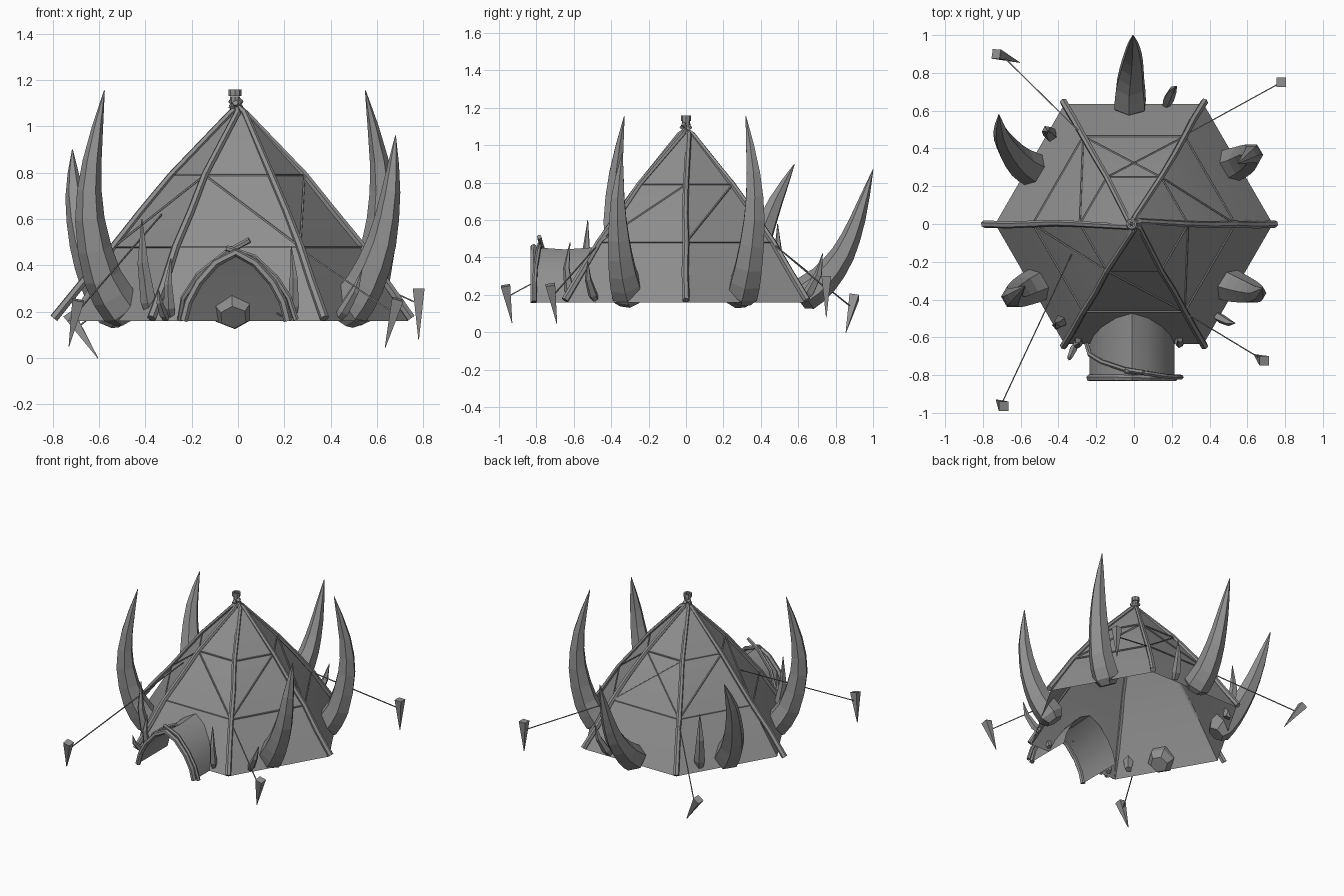
import bpy, bmesh, math, random
from mathutils import Vector

random.seed(4)
cube = bpy.data.objects.get("Cube")
if cube:
    bpy.data.objects.remove(cube)

grey = bpy.data.materials.new("plain_grey")
grey.use_nodes = True
grey.diffuse_color = (0.28, 0.28, 0.28, 1)
grey.node_tree.nodes["Principled BSDF"].inputs["Base Color"].default_value = (0.28, 0.28, 0.28, 1)


def finish(name, bm, smooth=False):
    bmesh.ops.recalc_face_normals(bm, faces=bm.faces)
    for f in bm.faces:
        f.smooth = smooth
    for e in bm.edges:
        e.smooth = e.calc_face_angle(0) < 0.6
    mesh = bpy.data.meshes.new(name)
    bm.to_mesh(mesh)
    bm.free()
    mesh.materials.append(grey)
    ob = bpy.data.objects.new(name, mesh)
    bpy.context.collection.objects.link(ob)
    return ob


def sweep(name, path, radii, sides=6, turn=0.0):
    """Faceted tube along a path, with one radius per point."""
    pts = [Vector(p) for p in path]
    if not isinstance(radii, (list, tuple)):
        radii = [radii] * len(pts)
    bm = bmesh.new()
    rings = []
    u = None
    for i, p in enumerate(pts):
        t = (pts[min(i + 1, len(pts) - 1)] - pts[max(i - 1, 0)]).normalized()
        if u is None:
            u = t.orthogonal()
        u = (u - t * u.dot(t)).normalized()
        v = t.cross(u)
        ring = []
        for k in range(sides):
            a = 2 * math.pi * k / sides + turn
            ring.append(bm.verts.new(p + (u * math.cos(a) + v * math.sin(a)) * radii[i]))
        rings.append(ring)
    for a, b in zip(rings, rings[1:]):
        for k in range(sides):
            n = (k + 1) % sides
            bm.faces.new((a[k], a[n], b[n], b[k]))
    bm.faces.new(rings[0][::-1])
    bm.faces.new(rings[-1])
    return finish(name, bm)


def refine(path):
    """Insert a curved midpoint between each pair of points."""
    pts = [Vector(p) for p in path]
    out = [pts[0]]
    for i in range(len(pts) - 1):
        b, c = pts[i], pts[i + 1]
        a = pts[i - 1] if i else b * 2 - c
        d = pts[i + 2] if i + 2 < len(pts) else c * 2 - b
        out += [(b + c) * 0.5625 - (a + d) * 0.0625, c]
    return out


# Tent outline: (corner radius, height) from hem to peak
LEVELS = [(0.735, 0.16), (0.53, 0.48), (0.28, 0.79), (0.03, 1.06)]


def corner(i, level, grow=0.0):
    r, z = LEVELS[level]
    a = math.radians(60 * i)
    return Vector(((r + grow) * math.cos(a), (r + grow) * math.sin(a), z))


# Pointed doorway arch outline (x, z)
half = [(0.225, 0.16), (0.205, 0.24), (0.16, 0.325), (0.085, 0.41)]
arch = [(-x, z) for x, z in half] + [(0, 0.455)] + [(x, z) for x, z in half[::-1]]
arch = [(x - 0.01, z) for x, z in arch]


def front_wall_y(z):
    lo, hi = corner(4, 0), corner(4, 1)
    return lo.y + (hi.y - lo.y) * (z - lo.z) / (hi.z - lo.z)


# Hide covering, with the doorway left open in the front panel
bm = bmesh.new()
for i in range(6):
    for lv in range(3):
        a, b = corner(i, lv), corner(i + 1, lv)
        c, d = corner(i + 1, lv + 1), corner(i, lv + 1)
        outline = [a, b, c, d]
        if i == 4 and lv == 0:
            outline = [a] + [Vector((x, front_wall_y(z), z)) for x, z in arch] + [b, c, d]
        bm.faces.new([bm.verts.new(p) for p in outline])
bmesh.ops.remove_doubles(bm, verts=bm.verts, dist=0.0005)
finish("tent_cover", bm, True)

# Entrance tunnel, sagging slightly in the middle and reaching inside the tent
bm = bmesh.new()
rows = []
for y, sag in ((-0.82, 0), (-0.65, 0.012), (-0.475, 0)):
    rows.append([bm.verts.new((x, y, z - sag * (z - 0.16) / 0.3)) for x, z in arch])
for a, b in zip(rows, rows[1:]):
    for k in range(len(arch) - 1):
        bm.faces.new((a[k], a[k + 1], b[k + 1], b[k]))
finish("entrance_tunnel", bm, True)

# Entrance frame poles
sweep("entrance_rim", [(x, -0.815, z) for x, z in arch], 0.018)
sweep("entrance_pole_a", [(-0.25, -0.64, 0.165), (-0.235, -0.69, 0.26), (-0.17, -0.73, 0.36),
                          (-0.05, -0.77, 0.455), (0.05, -0.785, 0.51)], 0.013)
sweep("entrance_pole_b", [(0.25, -0.81, 0.165), (0.22, -0.81, 0.26), (0.165, -0.805, 0.345),
                          (0.07, -0.79, 0.435), (-0.05, -0.78, 0.475)], 0.013)

# Six tent poles, slightly crooked, crossing at the peak
for i in range(6):
    path = [corner(i, 0, 0.06 if i == 3 else 0.012) + Vector((0, 0, 0.012))]
    for lv in (1, 2):
        p = corner(i, lv, 0.008)
        mid = (path[-1] + p) / 2
        path += [mid + Vector((random.uniform(-1, 1), random.uniform(-1, 1), 0)) * 0.006, p]
    a = math.radians(60 * i)
    top = corner(i, 3, 0.0) + Vector((-math.sin(a), math.cos(a), 0)) * 0.015
    path += [top, Vector((-top.x * 0.8 - 0.01, -top.y * 0.8, 1.09 + 0.012 * (i % 3)))]
    sweep("tent_pole", path, [0.02, 0.019, 0.018, 0.017, 0.016, 0.015, 0.013])

# Peak binding and open smoke collar
for z, r in ((1.115, 0.021), (1.145, 0.028)):
    bm = bmesh.new()
    ring = [[bm.verts.new(((r + dr) * math.cos(k * math.pi / 4) - 0.013,
                           (r + dr) * math.sin(k * math.pi / 4), z + dz)) for k in range(8)]
            for dr, dz in ((0, -0.014), (0, 0.014), (-0.012, 0.014), (-0.012, -0.014))]
    for j in range(4):
        for k in range(8):
            n = (k + 1) % 8
            bm.faces.new((ring[j][k], ring[j][n], ring[j - 3][n], ring[j - 3][k]))
    finish("peak_binding", bm)

# Thin lashing bars across each panel, level and diagonal
for i in range(6):
    for lv in (1, 2):
        sweep("cross_bar", [corner(i, lv, 0.007), corner(i + 1, lv, 0.007)], 0.005, 4)
    ends = (i + 1, i) if i == 4 else (i, i + 1)
    sweep("diagonal_bar", [corner(ends[0], 1, 0.007), corner(ends[1], 2, 0.007)], 0.005, 4)
    if i == 1:
        sweep("diagonal_bar", [corner(2, 1, 0.007), corner(1, 2, 0.007)], 0.005, 4)

# Large curved tusks around the wall
tusks = {
    "front_right_tusk": [(-0.5, -0.315, 0.21), (-0.585, -0.355, 0.35), (-0.64, -0.385, 0.6),
                         (-0.63, -0.375, 0.85), (-0.577, -0.33, 1.155)],
    "back_left_tusk": [(0.5, 0.305, 0.21), (0.575, 0.335, 0.35), (0.62, 0.365, 0.6),
                       (0.61, 0.36, 0.85), (0.55, 0.32, 1.155)],
    "front_left_tusk": [(0.47, -0.31, 0.2), (0.55, -0.34, 0.32), (0.62, -0.36, 0.5),
                        (0.66, -0.365, 0.72), (0.68, -0.34, 0.96)],
    "back_right_tusk": [(-0.52, 0.28, 0.2), (-0.6, 0.325, 0.33), (-0.665, 0.4, 0.5),
                        (-0.705, 0.48, 0.7), (-0.715, 0.58, 0.9)],
    "back_tusk": [(-0.02, 0.63, 0.2), (-0.02, 0.735, 0.28), (-0.01, 0.84, 0.42),
                  (-0.005, 0.92, 0.61), (-0.005, 1.0, 0.87)],
}
for name, path in tusks.items():
    base = Vector(path[0]).lerp(Vector(path[1]), -0.3)
    sweep(name, [base] + refine(path),
          [0.06, 0.092, 0.09, 0.083, 0.074, 0.064, 0.053, 0.041, 0.024, 0.002], 6, 0.3)

# Small spikes (foot, tip, radius)
spikes = [((-0.37, -0.5, 0.18), (-0.415, -0.525, 0.6), 0.035),
          ((-0.43, 0.46, 0.18), (-0.455, 0.49, 0.58), 0.038),
          ((0.17, 0.63, 0.18), (0.225, 0.73, 0.42), 0.03),
          ((0.43, -0.48, 0.17), (0.535, -0.525, 0.38), 0.026),
          ((-0.29, -0.61, 0.18), (-0.29, -0.63, 0.43), 0.026),
          ((0.235, -0.61, 0.18), (0.23, -0.62, 0.48), 0.026),
          ((-0.31, -0.64, 0.17), (-0.345, -0.72, 0.3), 0.02)]
for foot, tip, r in spikes:
    foot, tip = Vector(foot), Vector(tip)
    bow = Vector((foot.x, foot.y, 0)).normalized() * 0.025
    sweep("small_spike", [foot, foot.lerp(tip, 0.15) + bow * 0.6, foot.lerp(tip, 0.55) + bow, tip],
          [r * 0.7, r, r * 0.7, 0.002], 5)

# Guy ropes and tapered pegs (head, tip, rope start)
pegs = [((-0.73, 0.9, 0.19), (-0.605, 0.855, 0), (-0.28, 0.48, 0.46)),
        ((0.78, 0.75, 0.3), (0.78, 0.75, 0.08), (0.27, 0.47, 0.47)),
        ((0.69, -0.725, 0.255), (0.635, -0.69, 0.045), (0.27, -0.47, 0.47)),
        ((-0.69, -0.965, 0.25), (-0.73, -0.93, 0.05), (-0.33, -0.16, 0.62))]
for head, tip, start in pegs:
    head, tip = Vector(head), Vector(tip)
    sweep("peg", [head, tip], [0.036, 0.002], 4)
    sweep("guy_rope", [start, head.lerp(tip, 0.3)], 0.004, 4)
